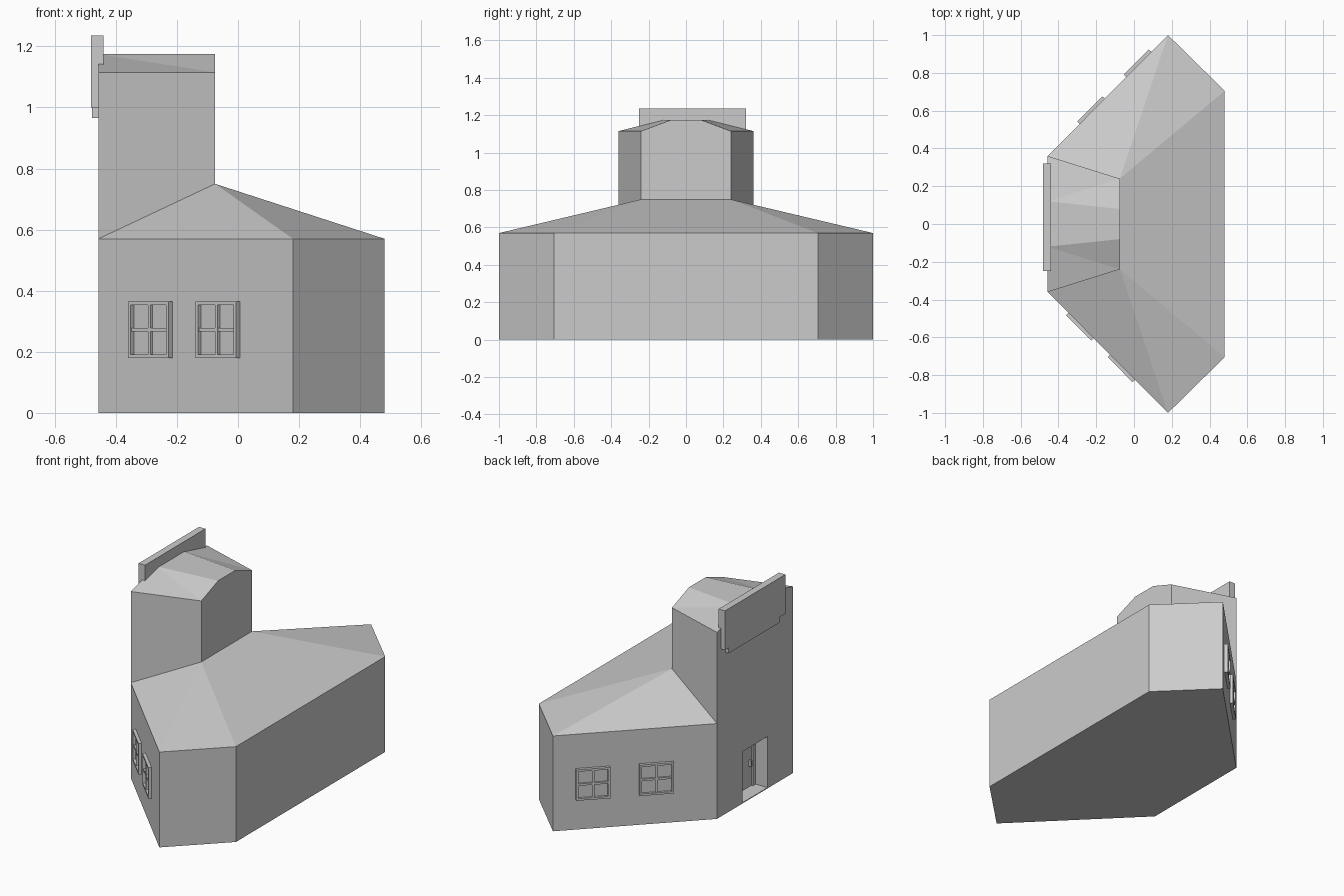
import bpy
import bmesh
from mathutils import Matrix, Vector

if "Cube" in bpy.data.objects:
    bpy.data.objects.remove(bpy.data.objects["Cube"])

# Single plain grey material
GREY = (0.6, 0.6, 0.6, 1.0)
grey = bpy.data.materials.new("plain_grey")
grey.use_nodes = True
grey.diffuse_color = GREY
grey.node_tree.nodes["Principled BSDF"].inputs["Base Color"].default_value = GREY


def finish(name, bm):
    bmesh.ops.recalc_face_normals(bm, faces=bm.faces[:])
    mesh = bpy.data.meshes.new(name)
    bm.to_mesh(mesh)
    bm.free()
    mesh.materials.append(grey)
    obj = bpy.data.objects.new(name, mesh)
    bpy.context.collection.objects.link(obj)
    return obj


def add_box(bm, low, high, frame=Matrix()):
    low, high = Vector(low), Vector(high)
    size = Matrix.Diagonal((high - low).to_4d())
    size[3][3] = 1
    bmesh.ops.create_cube(bm, size=1, matrix=frame @ Matrix.Translation((low + high) / 2) @ size)


def boxes(name, parts, frame=Matrix()):
    bm = bmesh.new()
    for low, high in parts:
        add_box(bm, low, high, frame)
    return finish(name, bm)


# Building shell: faceted hall, sloping roof and tapered tower
BACK, PEAK_X = -0.457, -0.075
EAVE, PEAK, TOWER, CROWN = 0.57, 0.75, 1.115, 1.175
plan = [(BACK, -0.36), (0.18, -1), (0.48, -0.705), (0.48, 0.705), (0.18, 1), (BACK, 0.36)]
bm = bmesh.new()
foot = [bm.verts.new((x, y, 0)) for x, y in plan]
eave = [bm.verts.new((x, y, EAVE)) for x, y in plan]


def pair(x, y, z):
    return [bm.verts.new((x, side * y, z)) for side in (-1, 1)]


peak = pair(PEAK_X, 0.24, PEAK)
top_back, top_front = pair(BACK, 0.36, TOWER), pair(PEAK_X, 0.24, TOWER)
crown_back, crown_front = pair(BACK, 0.12, CROWN), pair(PEAK_X, 0.08, CROWN)

faces = [foot]
faces += [(foot[i], foot[i + 1], eave[i + 1], eave[i]) for i in range(5)]
faces.append((foot[5], foot[0], eave[0], top_back[0], crown_back[0],
              crown_back[1], top_back[1], eave[5]))
faces.append((eave[2], eave[3], peak[1], peak[0]))
faces.append((peak[0], peak[1], top_front[1], crown_front[1], crown_front[0], top_front[0]))
faces.append((crown_back[0], crown_front[0], crown_front[1], crown_back[1]))
for s, ring in enumerate((eave[:3], eave[:2:-1])):
    corner, point, shoulder = ring
    faces += [(corner, point, peak[s]), (point, shoulder, peak[s]),
              (corner, peak[s], top_front[s], top_back[s]),
              (top_back[s], top_front[s], crown_back[s]),
              (top_front[s], crown_front[s], crown_back[s])]
for f in faces:
    bm.faces.new(f)
building = finish("building_shell", bm)

# Door recess cut into the tower wall
DOOR_W, DOOR_H, DEPTH = 0.117, 0.31, 0.1
cutter = boxes("door_cutter", [((BACK - 0.1, -DOOR_W, 0.005), (BACK + DEPTH, DOOR_W, DOOR_H))])
cutter.hide_render = True
cut = building.modifiers.new("door_recess", "BOOLEAN")
cut.operation = "DIFFERENCE"
cut.solver = "EXACT"
cut.object = cutter
bpy.context.view_layer.objects.active = building
bpy.ops.object.modifier_apply(modifier=cut.name)
bpy.data.objects.remove(cutter)

# Door leaf, its frame and handle
inner = BACK + DEPTH
boxes("door_leaf", [((inner - 0.012, -0.09, 0.005), (inner + 0.01, 0.09, 0.285))])
boxes("door_frame", [
    ((inner - 0.022, -DOOR_W, 0.005), (inner + 0.01, -0.09, DOOR_H)),
    ((inner - 0.022, 0.09, 0.005), (inner + 0.01, DOOR_W, DOOR_H)),
    ((inner - 0.022, -0.09, 0.285), (inner + 0.01, 0.09, DOOR_H)),
])
boxes("door_handle", [((inner - 0.028, -0.075, 0.13), (inner - 0.012, -0.062, 0.165))])

# Sign board and the rail below it
boxes("sign_board", [((-0.482, -0.25, 1.0), (-0.44, 0.32, 1.235))])
boxes("sign_rail", [((-0.478, -0.2, 0.965), (-0.45, 0.28, 1.0))])


# Four-pane windows on the two slanted walls
def window(name, side, start):
    along = Vector((0.637, side * 0.64, 0)).normalized()
    out = Vector((-along.y * side, along.x * side, 0))
    out = out if out.x < 0 else -out
    up = Vector((0, 0, 1))
    frame = Matrix((along, up, out)).transposed().to_4x4()
    frame.translation = Vector((BACK, side * 0.36, 0.18)) + along * start
    w, h, t, d = 0.188, 0.185, 0.012, 0.018
    boxes(name + "_frame", [
        ((0, 0, -0.01), (t, h, d)), ((w - t, 0, -0.01), (w, h, d)),
        ((t, 0, -0.01), (w - t, t, d)), ((t, h - t, -0.01), (w - t, h, d)),
    ], frame)
    mid_w, mid_h, half = w / 2, h / 2, 0.006
    boxes(name + "_bars", [
        ((mid_w - half, t, -0.01), (mid_w + half, h - t, d - 0.003)),
        ((t, mid_h - half, -0.01), (w - t, mid_h + half, d - 0.004)),
    ], frame)
    boxes(name + "_pane", [((t, t, -0.003), (w - t, h - t, 0.004))], frame)


for label, side, starts in (("front", -1, (0.156, 0.468)), ("rear", 1, (0.24, 0.59))):
    for number, start in enumerate(starts, 1):
        window(f"{label}_window_{number}", side, start)
